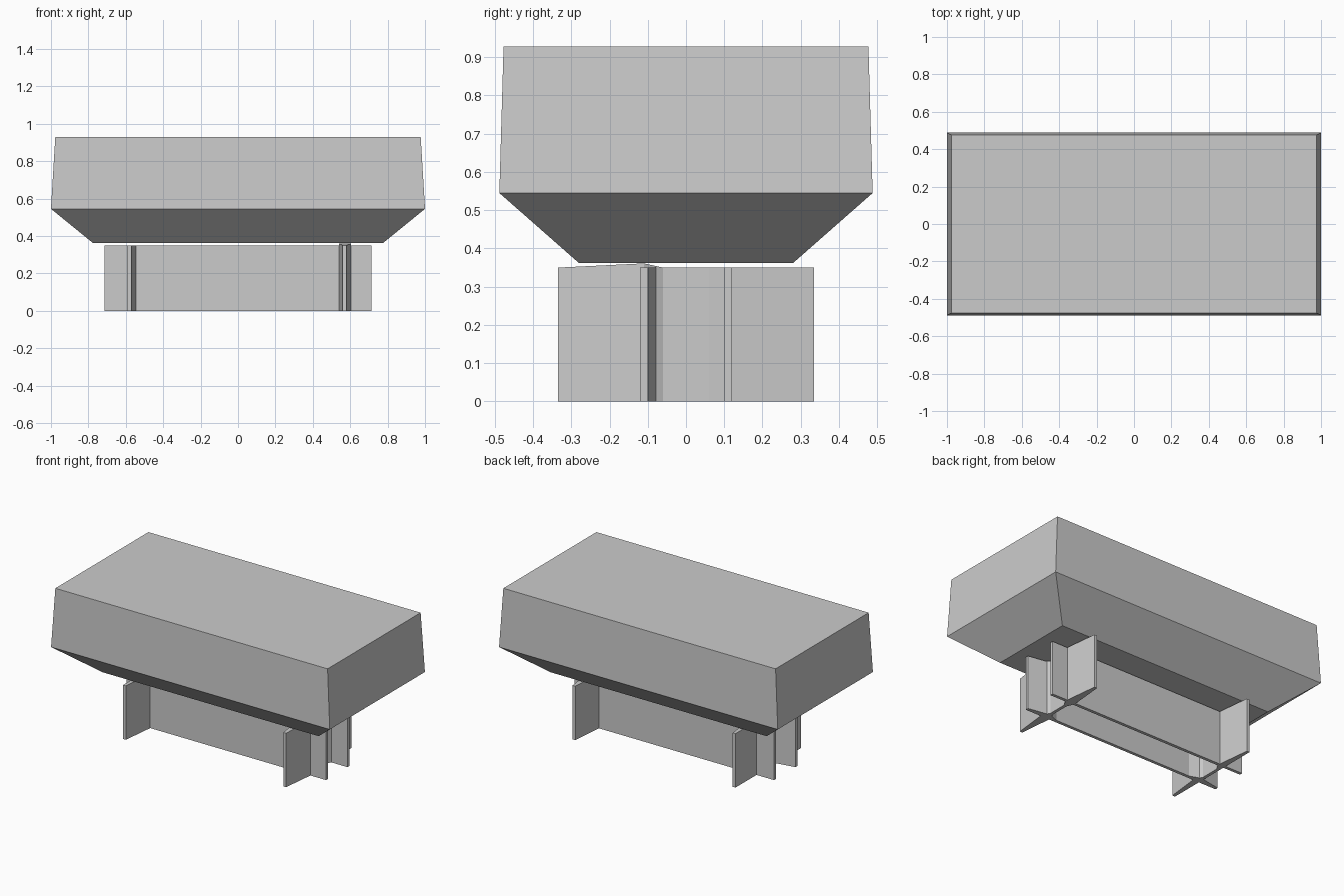
import bpy, bmesh

if "Cube" in bpy.data.objects:
    bpy.data.objects.remove(bpy.data.objects["Cube"])


def loft(name, rings):
    """Closed solid skinned through rings of equal vertex count."""
    bm = bmesh.new()
    loops = [[bm.verts.new(p) for p in ring] for ring in rings]
    n = len(loops[0])
    for a, b in zip(loops, loops[1:]):
        for i in range(n):
            j = (i + 1) % n
            bm.faces.new((a[i], a[j], b[j], b[i]))
    bm.faces.new(loops[0][::-1])
    bm.faces.new(loops[-1])
    bmesh.ops.recalc_face_normals(bm, faces=bm.faces)
    me = bpy.data.meshes.new(name)
    bm.to_mesh(me)
    bm.free()
    ob = bpy.data.objects.new(name, me)
    bpy.context.collection.objects.link(ob)
    return ob


def rect(x, y, z):
    return [(-x, -y, z), (x, -y, z), (x, y, z), (-x, y, z)]


def board(name, stations, along_x, height=0.35, peak=None):
    """Upright board; stations are (position, low side, high side).
    The station numbered peak has its top raised to meet the block."""
    rings = []
    for i, (p, lo, hi) in enumerate(stations):
        top = 0.361 if i == peak else height
        quad = [(lo, 0), (hi, 0), (hi, top), (lo, top)]
        rings.append([(p, s, z) if along_x else (s, p, z) for s, z in quad])
    return loft(name, rings)


# Upper block: sloped underside and slightly tapered sides
loft("upper_block", [rect(0.775, 0.28, 0.362), rect(1.0, 0.488, 0.545),
                     rect(0.977, 0.477, 0.928)])

# Long boards, swelling a little where they cross the short ones
T = 0.01
for label, y, swell in (("front", -0.11, 0.025), ("back", 0.11, 0.0)):
    st = [(x, y - T, y + T + (swell if abs(abs(x) - 0.57) < 0.01 else 0))
          for x in (-0.715, -0.57, -0.5, 0.5, 0.57, 0.715)]
    board(label + "_long_board", st, True)

# Short cross boards; the right one peaks up to carry the block
for label, x, low in (("left", -0.58, 0.0), ("right", 0.57, 0.02)):
    st = [(y, x - T - (low if abs(y) == 0.11 else 0),
           x + T + (0.025 if abs(y) == 0.11 else 0))
          for y in (-0.335, -0.11, -0.06, 0.06, 0.11, 0.335)]
    board(label + "_cross_board", st, False, peak=1 if label == "right" else None)
